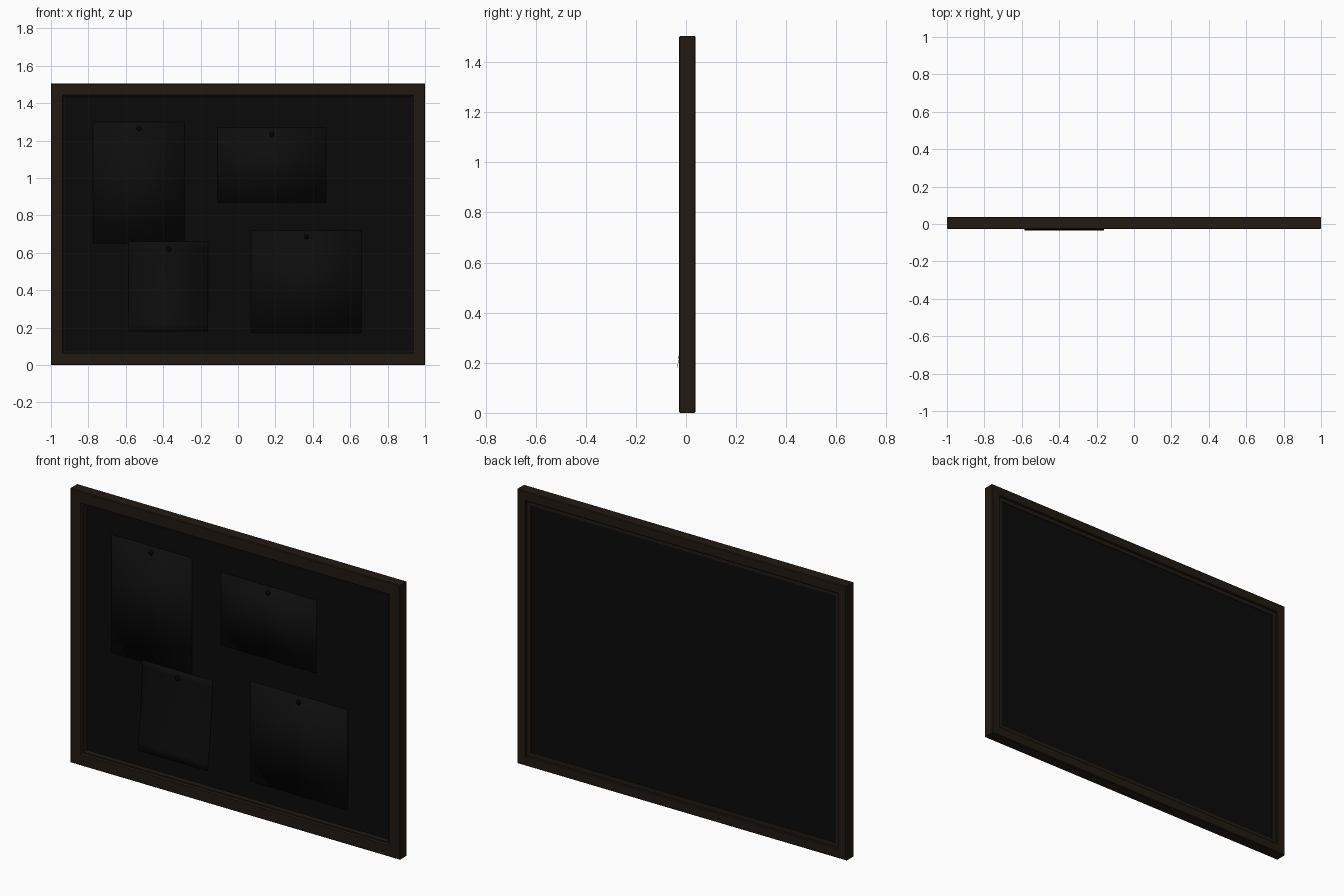
import bpy, bmesh, math
from mathutils import Vector

if "Cube" in bpy.data.objects:
    bpy.data.objects.remove(bpy.data.objects["Cube"])

W, H = 1.0, 1.505            # half width, full height
FRONT, BACK = -0.027, 0.038  # frame depth
PANEL_F, PANEL_B = 0.010, 0.022


def material(name, rgb):
    m = bpy.data.materials.new(name)
    m.diffuse_color = (*rgb, 1)
    m.use_nodes = True
    m.node_tree.nodes["Principled BSDF"].inputs["Base Color"].default_value = m.diffuse_color
    return m


WOOD = material("dark_wood", (0.016, 0.010, 0.006))
FELT = material("black_board", (0.003, 0.003, 0.003))
PAPER = material("dark_paper", (0.004, 0.004, 0.004))
PIN = material("pin_black", (0.001, 0.001, 0.001))


def finish(name, bm, mat):
    bmesh.ops.recalc_face_normals(bm, faces=bm.faces)
    me = bpy.data.meshes.new(name)
    bm.to_mesh(me)
    bm.free()
    me.materials.append(mat)
    ob = bpy.data.objects.new(name, me)
    bpy.context.collection.objects.link(ob)
    return ob


def box(name, lo, hi, mat):
    bm = bmesh.new()
    bmesh.ops.create_cube(bm, size=1)
    lo, hi = Vector(lo), Vector(hi)
    for v in bm.verts:
        v.co = (lo + hi) / 2 + v.co * (hi - lo)
    return finish(name, bm, mat)


# Frame section: (distance inward, y), with front trim step and rear rabbet
c = 0.004
section = [(0, FRONT + c), (c, FRONT), (0.066 - c, FRONT), (0.066, FRONT + c),
           (0.068, -0.020), (0.075, -0.020), (0.075, 0.026), (0.053, 0.026),
           (0.053, BACK - c), (0.053 - c, BACK), (c, BACK), (0, BACK - c)]


def frame_side(name, a, b):
    """Sweep the section from corner a to corner b, mitred."""
    bm = bmesh.new()
    rings = []
    for x, z in (a, b):
        sx, sz = (1 if x < 0 else -1), (1 if z < H / 2 else -1)
        rings.append([bm.verts.new((x + sx * u, y, z + sz * u)) for u, y in section])
    n = len(section)
    for i in range(n):
        j = (i + 1) % n
        bm.faces.new((rings[0][i], rings[0][j], rings[1][j], rings[1][i]))
    ob = finish(name, bm, WOOD)
    # open mitred ends: make sure the normals point out of the section
    me = ob.data
    mid = Vector(((a[0] + b[0]) / 2, 0, (a[1] + b[1]) / 2))
    outward = mid - Vector((0, 0, H / 2))
    f = max(me.polygons, key=lambda p: abs(p.normal.dot(outward)) - p.center.dot(outward) * -10)
    if f.normal.dot(outward) < 0:
        me.flip_normals()


frame_side("bottom_rail", (-W, 0), (W, 0))
frame_side("top_rail", (-W, H), (W, H))
frame_side("left_stile", (-W, 0), (-W, H))
frame_side("right_stile", (W, 0), (W, H))

# Backing panel
box("board_panel", (-0.93, PANEL_F, 0.07), (0.93, PANEL_B, H - 0.07), FELT)


def sheet(name, x0, x1, z0, z1, curl=0.0, steps=12):
    """Thin paper hanging from its top edge; curl lifts the lower edge."""
    bm = bmesh.new()
    n = steps if curl else 1
    rows = []
    for i in range(n + 1):
        t = i / n
        y = PANEL_F - 0.002 - curl * t ** 1.5
        rows.append([bm.verts.new((x, y, z1 + (z0 - z1) * t)) for x in (x0, x1)])
    for p, q in zip(rows, rows[1:]):
        bm.faces.new((p[0], q[0], q[1], p[1]))
    ob = finish(name, bm, PAPER)
    if ob.data.polygons[0].normal.y > 0:
        ob.data.flip_normals()
    for p in ob.data.polygons:
        p.use_smooth = True
    mod = ob.modifiers.new("thickness", 'SOLIDIFY')
    mod.thickness = 0.0015


sheet("paper_upper_left", -0.775, -0.285, 0.65, 1.30)
sheet("paper_upper_right", -0.11, 0.47, 0.87, 1.27)
sheet("paper_lower_right", 0.07, 0.66, 0.17, 0.72)
sheet("paper_lower_left_curled", -0.585, -0.16, 0.18, 0.66, curl=0.043)

# Push pins: slim shaft with a rounded head
for k, (x, z) in enumerate([(-0.53, 1.265), (0.18, 1.235), (0.365, 0.685), (-0.37, 0.62)]):
    bm = bmesh.new()
    bmesh.ops.create_uvsphere(bm, u_segments=16, v_segments=8, radius=0.013)
    for v in bm.verts:
        v.co = Vector((x + v.co.x, PANEL_F - 0.007 + v.co.y * 0.7, z + v.co.z))
    ob = finish(f"push_pin_{k + 1}", bm, PIN)
    for p in ob.data.polygons:
        p.use_smooth = True
